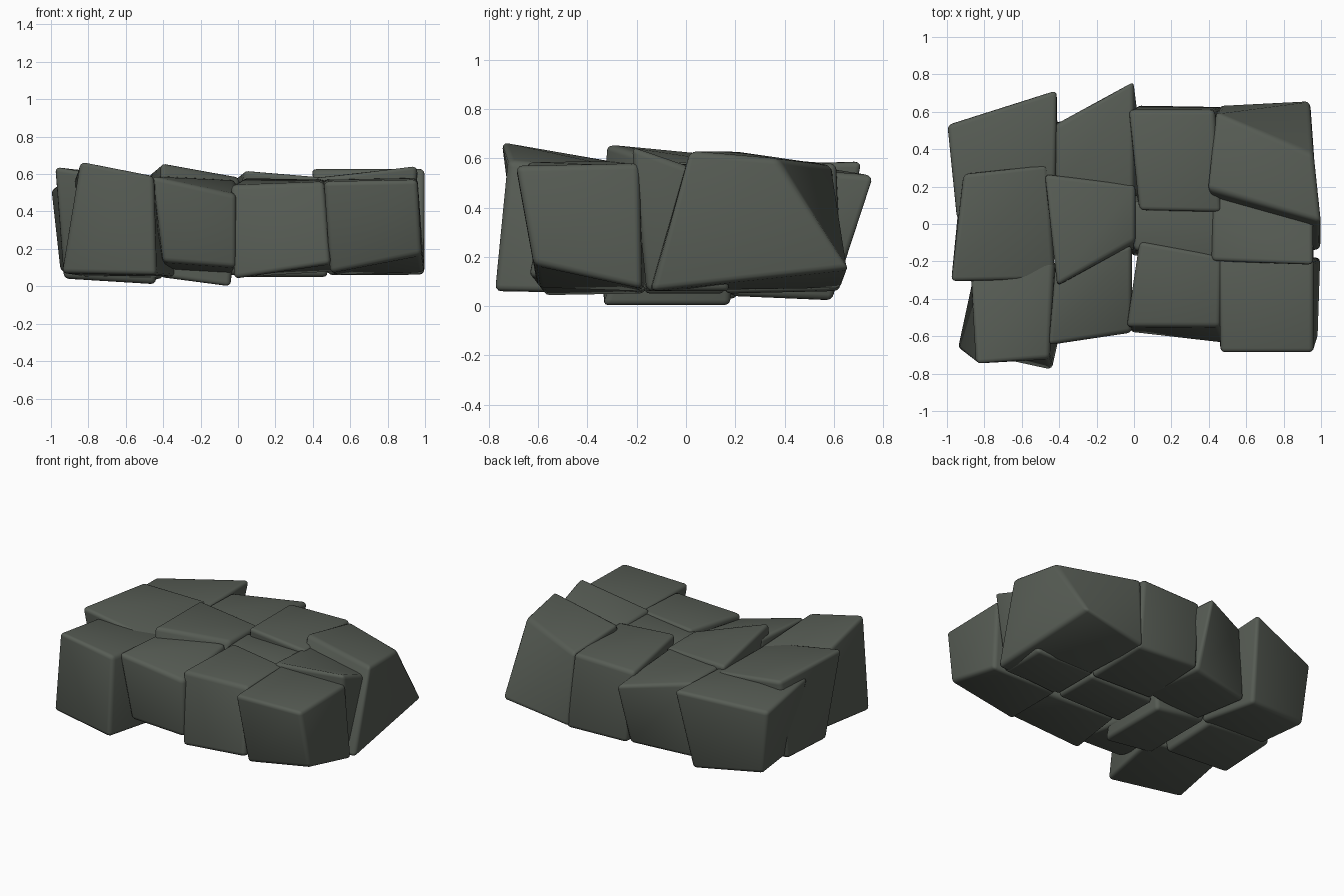
import bpy, bmesh
from mathutils import Matrix, Vector
from math import radians

if "Cube" in bpy.data.objects:
    bpy.data.objects.remove(bpy.data.objects["Cube"])

stone_mat = bpy.data.materials.new("dark green grey stone")
stone_mat.diffuse_color = (0.095, 0.108, 0.09, 1)
stone_mat.use_nodes = True
stone_mat.node_tree.nodes["Principled BSDF"].inputs["Base Color"].default_value = stone_mat.diffuse_color

# shared grid lines for the undersides of the paving stones
COLS = [-0.95, -0.44, -0.02, 0.48, 0.96]
ROWS = [-0.64, -0.19, 0.16, 0.63]


def stone(name, col, row, top, heights, base, shift=(0, 0, 0, 0), turn=0):
    """Worn block: four top corners (front left, counter-clockwise), turned base on the grid."""
    x0, x1 = COLS[col] + shift[0], COLS[col + 1] + shift[1]
    y0, y1 = ROWS[row] + shift[2], ROWS[row + 1] + shift[3]
    mid = Vector(((x0 + x1) / 2, (y0 + y1) / 2))
    rot = Matrix.Rotation(radians(turn), 2)
    bm = bmesh.new()
    lo = []
    for c, z in zip(((x0, y0), (x1, y0), (x1, y1), (x0, y1)), base):
        p = mid + rot @ (Vector(c) - mid)
        lo.append(bm.verts.new((p.x, p.y, z)))
    hi = [bm.verts.new((x, y, z)) for (x, y), z in zip(top, heights)]
    bm.faces.new(hi)
    bm.faces.new(lo[::-1])
    for i in range(4):
        j = (i + 1) % 4
        bm.faces.new((lo[i], lo[j], hi[j], hi[i]))
    me = bpy.data.meshes.new(name)
    bm.to_mesh(me)
    bm.free()
    me.materials.append(stone_mat)
    ob = bpy.data.objects.new(name, me)
    bpy.context.collection.objects.link(ob)
    for p in me.polygons:
        p.use_smooth = True
    # rounded edges
    bev = ob.modifiers.new("worn edges", 'BEVEL')
    bev.width = 0.026
    bev.segments = 3
    bev.limit_method = 'NONE'


# front row
stone("front_left_stone", 0, 0,
      [(-.84, -.75), (-.45, -.72), (-.43, -.20), (-.88, -.20)], [.67, .59, .55, .57],
      [.07, .06, .05, .05], (.06, .07, -.09, .02), -13)
stone("front_mid_left_stone", 1, 0,
      [(-.46, -.65), (-.01, -.58), (-.01, -.11), (-.42, -.22)], [.59, .49, .57, .59],
      [.13, .10, .06, .08], (.03, 0, .05, 0), 3)
stone("front_mid_right_stone", 2, 0,
      [(-.04, -.55), (.46, -.55), (.47, -.17), (.03, -.09)], [.54, .56, .57, .58],
      [.04, .12, .08, .05], (.02, .04, .03, 0), -7)
stone("front_right_stone", 3, 0,
      [(.46, -.69), (.96, -.69), (.96, -.19), (.45, -.17)], [.56, .57, .58, .57],
      [.07, .17, .07, .06], (.02, .03, .03, .02), -2)

# middle row
stone("middle_left_stone", 0, 1,
      [(-.98, -.31), (-.42, -.30), (-.46, .32), (-.91, .27)], [.64, .54, .58, .61],
      [.04, .01, .03, .06], (.02, 0, -.02, .05))
stone("middle_mid_left_stone", 1, 1,
      [(-.41, -.33), (.01, -.09), (.01, .21), (-.48, .27)], [.66, .58, .58, .60],
      [.05, .0, .0, .05], (.02, -.02, -.15, .02))
stone("middle_mid_right_stone", 2, 1,
      [(.0, -.14), (.45, -.2), (.45, .12), (-.01, .12)], [.56, .56, .56, .56],
      [.05, .05, .05, .05], (0, 0, .02, 0))
stone("middle_right_stone", 3, 1,
      [(.41, -.20), (.96, -.22), (.96, .02), (.42, .17)], [.58, .65, .56, .57],
      [.06, .06, .06, .06], (0, -.03, .03, .02))

# back row
stone("back_left_stone", 0, 2,
      [(-.95, .02), (-.42, .15), (-.41, .72), (-1.0, .53)], [.56, .57, .59, .52],
      [.06, .04, .02, .08], (.03, .01, -.02, -.07), 10)
stone("back_mid_left_stone", 1, 2,
      [(-.42, .15), (.0, .12), (.0, .77), (-.42, .53)], [.58, .58, .53, .57],
      [.06, .06, .08, .06], (.02, .06, 0, -.05), 10)
stone("back_mid_right_stone", 2, 2,
      [(.03, .07), (.47, .06), (.43, .61), (-.03, .61)], [.62, .58, .58, .57],
      [.06, .05, .06, .08], (.03, 0, 0, 0), -1)
stone("back_right_stone", 3, 2,
      [(.39, .19), (1.0, .01), (.96, .37), (.44, .60)], [.63, .63, .60, .57],
      [.06, .06, .15, .07], (0, .01, -.32, .02), 4)
